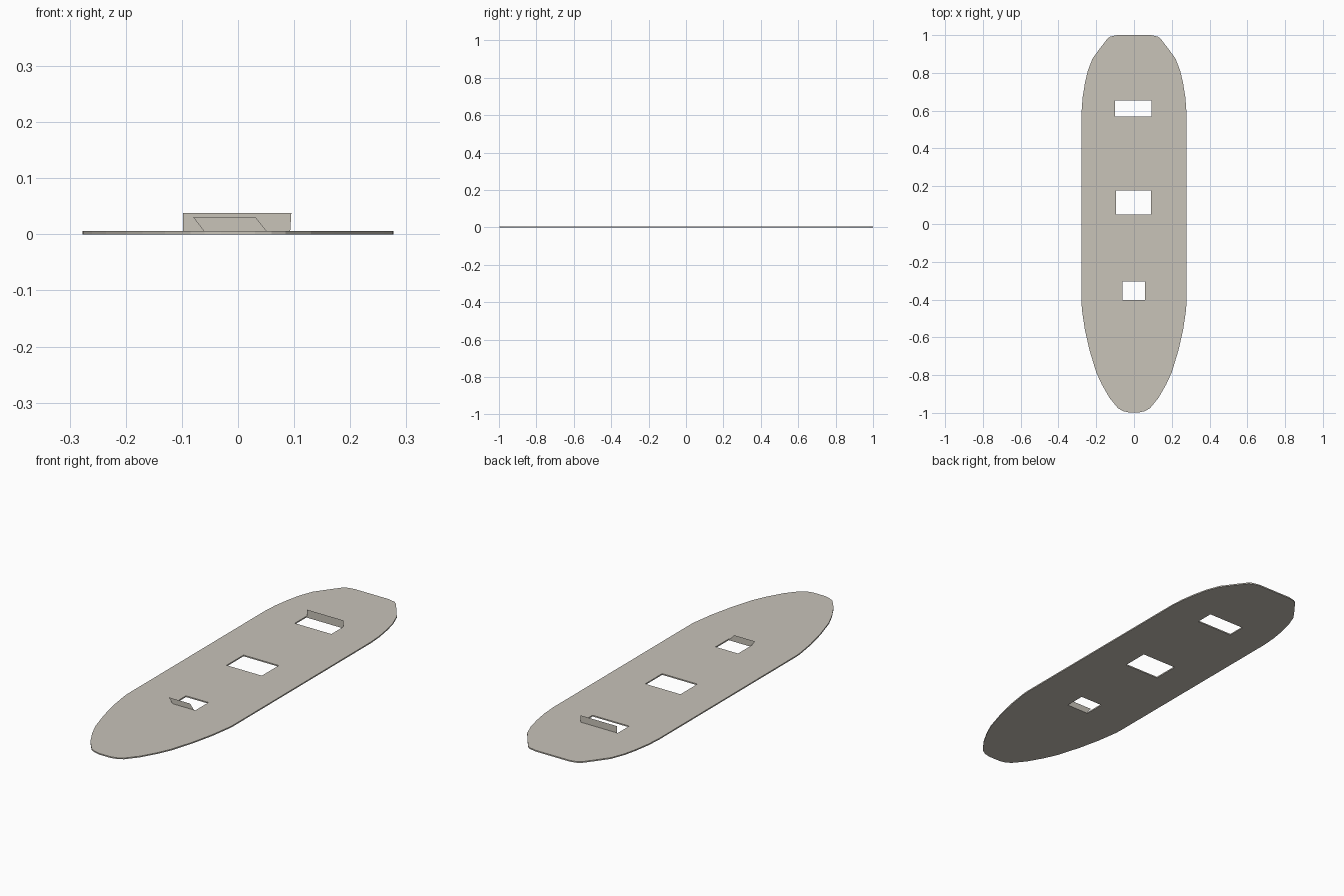
import bpy, bmesh

if "Cube" in bpy.data.objects:
    bpy.data.objects.remove(bpy.data.objects["Cube"])

T = 0.006  # board thickness

mat = bpy.data.materials.new("warm_grey")
mat.diffuse_color = (0.578, 0.546, 0.485, 1)
mat.use_nodes = True
mat.node_tree.nodes["Principled BSDF"].inputs["Base Color"].default_value = mat.diffuse_color


def finish(bm, name):
    me = bpy.data.meshes.new(name)
    bm.to_mesh(me)
    bm.free()
    me.materials.append(mat)
    ob = bpy.data.objects.new(name, me)
    bpy.context.collection.objects.link(ob)
    return ob


def rect(x0, x1, y0, y1):
    return [(x0, y0), (x1, y0), (x1, y1), (x0, y1)]


# Board: half outline from tail to nose, mirrored, with three rectangular holes
half = [(0.03, -0.997), (0.06, -0.99), (0.085, -0.975), (0.13, -0.92),
        (0.17, -0.85), (0.2, -0.785), (0.235, -0.67), (0.26, -0.56),
        (0.275, -0.46), (0.277, -0.43), (0.277, 0.6), (0.272, 0.67),
        (0.26, 0.745), (0.245, 0.81), (0.22, 0.875), (0.18, 0.93),
        (0.14, 0.982), (0.125, 0.992), (0.09, 1.0)]
outline = half + [(-x, y) for x, y in reversed(half)]
holes = [rect(-0.1, 0.092, 0.568, 0.655),
         rect(-0.095, 0.09, 0.05, 0.177),
         rect(-0.06, 0.058, -0.403, -0.304)]

bm = bmesh.new()
rings = {}
for z in (0, T):
    edges = []
    rings[z] = []
    for loop in [outline] + holes:
        vs = [bm.verts.new((x, y, z)) for x, y in loop]
        edges += [bm.edges.new((a, b)) for a, b in zip(vs, vs[1:] + vs[:1])]
        rings[z].append(vs)
    bmesh.ops.triangle_fill(bm, edges=edges, use_beauty=True)
# outer rim and hole walls
for lo, hi in zip(rings[0], rings[T]):
    n = len(lo)
    for i in range(n):
        j = (i + 1) % n
        bm.faces.new((lo[i], lo[j], hi[j], hi[i]))
bmesh.ops.recalc_face_normals(bm, faces=bm.faces)
finish(bm, "board")


# Thin upright tabs along hole edges
def tab(name, pts, y):
    bm = bmesh.new()
    bm.faces.new([bm.verts.new((x, y, z)) for x, z in pts])
    return finish(bm, name)


tab("rear_tab", [(-0.098, T), (0.093, T), (0.095, 0.038), (-0.098, 0.038)], 0.655)
tab("front_tab", [(-0.061, T), (0.051, T), (0.031, 0.031), (-0.08, 0.031)], -0.403)
